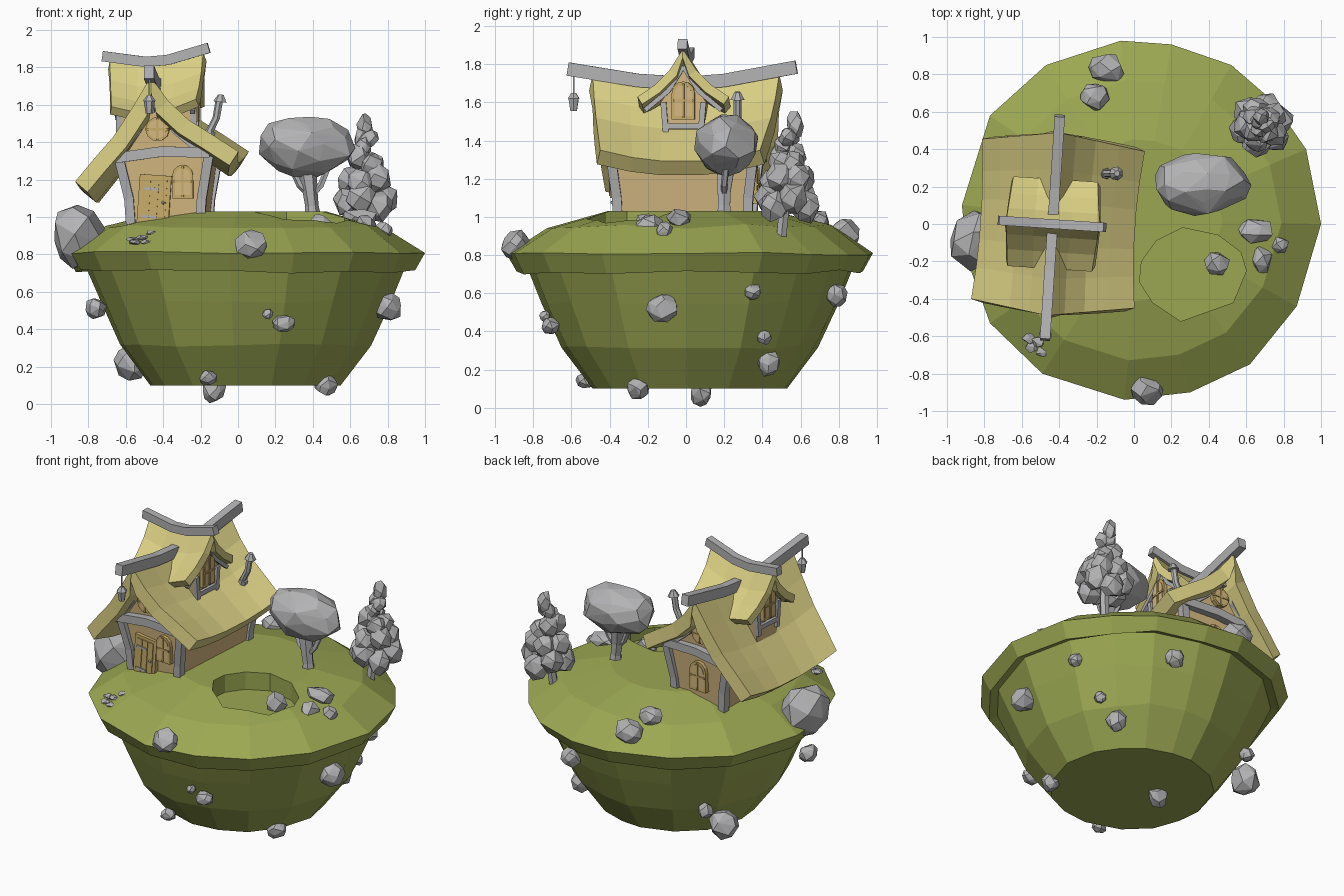
import bpy, bmesh, math, random
from mathutils import Vector, Matrix

if "Cube" in bpy.data.objects:
    bpy.data.objects.remove(bpy.data.objects["Cube"])

random.seed(7)


def material(name, rgb):
    m = bpy.data.materials.new(name)
    m.diffuse_color = (*rgb, 1)
    m.use_nodes = True
    m.node_tree.nodes["Principled BSDF"].inputs["Base Color"].default_value = m.diffuse_color
    return m


GRASS = material("grass green", (0.33, 0.39, 0.085))
STONE = material("stone grey", (0.45, 0.45, 0.46))
ROOF = material("straw yellow", (0.70, 0.62, 0.23))
WALL = material("plaster tan", (0.66, 0.48, 0.22))
WOOD = material("window wood", (0.58, 0.41, 0.14))

I = Matrix.Identity(4)
HOUSE = Matrix.Translation((-0.435, 0, 0)) @ Matrix.Rotation(math.radians(-3.8), 4, 'Z')


def make(name, verts, faces, mat, M=I, recalc=True):
    bm = bmesh.new()
    vs = [bm.verts.new(v) for v in verts]
    for f in faces:
        bm.faces.new([vs[i] for i in f])
    if recalc:
        bmesh.ops.recalc_face_normals(bm, faces=bm.faces)
    return finish(name, bm, mat, M)


def finish(name, bm, mat, M=I):
    me = bpy.data.meshes.new(name)
    bm.to_mesh(me)
    bm.free()
    me.materials.append(mat)
    ob = bpy.data.objects.new(name, me)
    bpy.context.collection.objects.link(ob)
    ob.matrix_world = M
    return ob


def skin(name, rings, mat, M=I):
    """Closed solid through a stack of equal rings."""
    n = len(rings[0])
    verts = [v for r in rings for v in r]
    faces = [(k * n + i, k * n + (i + 1) % n, (k + 1) * n + (i + 1) % n, (k + 1) * n + i)
             for k in range(len(rings) - 1) for i in range(n)]
    faces += [tuple(range(n))[::-1], tuple(range(len(verts) - n, len(verts)))]
    return make(name, verts, faces, mat, M)


def prism(name, poly, a, b, mat, plane='xz', M=I):
    put = {'xz': lambda p, d: (p[0], d, p[1]), 'yz': lambda p, d: (d, p[0], p[1]),
           'xy': lambda p, d: (p[0], p[1], d)}[plane]
    return skin(name, [[put(p, d) for p in poly] for d in (a, b)], mat, M)


def rect(w, h):
    return [(-w / 2, -h / 2), (w / 2, -h / 2), (w / 2, h / 2), (-w / 2, h / 2)]


def ngon(n, r):
    return [(r * math.cos(2 * math.pi * i / n), r * math.sin(2 * math.pi * i / n)) for i in range(n)]


def sweep(name, pts, sec, mat=STONE, M=I, scales=None):
    pts = [Vector(p) for p in pts]
    rings = []
    for i, p in enumerate(pts):
        t = (pts[min(i + 1, len(pts) - 1)] - pts[max(i - 1, 0)]).normalized()
        ref = Vector((0, 1, 0)) if abs((pts[-1] - pts[0]).normalized().z) > 0.7 else Vector((0, 0, 1))
        side = t.cross(ref).normalized()
        up = side.cross(t)
        s = scales[i] if scales else 1
        rings.append([p + side * u * s + up * v * s for u, v in sec])
    return skin(name, rings, mat, M)


def rock(name, c, r, n=20):
    """Faceted boulder: convex hull of jittered points on an ellipsoid."""
    r = (r, r, r) if isinstance(r, (int, float)) else r
    bm = bmesh.new()
    off = random.random() * 6
    for i in range(n):
        z = 1 - 2 * (i + 0.5) / n
        a = i * 2.39996 + off + random.uniform(-.3, .3)
        q = math.sqrt(1 - z * z)
        k = random.uniform(0.92, 1.1)
        bm.verts.new((c[0] + r[0] * k * q * math.cos(a), c[1] + r[1] * k * q * math.sin(a), c[2] + r[2] * k * z))
    bmesh.ops.convex_hull(bm, input=bm.verts[:])
    bmesh.ops.delete(bm, geom=[v for v in bm.verts if not v.link_faces], context='VERTS')
    bmesh.ops.recalc_face_normals(bm, faces=bm.faces)
    return finish(name, bm, STONE)


# Floating island: irregular outline scaled through height rings
rim = [(-.07, .98), (.20, .96), (.52, .85), (.74, .66), (.92, .40), (1.0, 0), (.87, -.44), (.62, -.75), (.30, -.90),
       (-.05, -.94), (-.49, -.80), (-.77, -.53), (-.89, -.2), (-.92, .1), (-.77, .58), (-.47, .85)]
levels = [(.45, 1.03), (.78, .95), (1, .81), (.945, .71), (.89, .73), (.81, .55), (.70, .32), (.53, .1)]
rings = []
for k, (s, z) in enumerate(levels):
    j = 0 if k in (0, 7) else .012
    rings.append([(.04 + (x - .04) * s, .02 + (y - .02) * s, z + random.uniform(-j, j)) for x, y in rim])
island = skin("island", rings, GRASS)
pond = [(.26, -.02), (.45, -.06), (.57, -.15), (.60, -.25), (.53, -.42), (.25, -.52), (.1, -.42), (.03, -.31),
        (.04, -.2), (.12, -.09)]
cutter = prism("pond_cutter", pond, .91, 1.3, GRASS, 'xy')
cutter.hide_render = True
cutter.hide_viewport = True
cut = island.modifiers.new("pond", 'BOOLEAN')
cut.operation, cut.object, cut.solver = 'DIFFERENCE', cutter, 'EXACT'

# Boulders on the top, sides and bottom of the island
for c, r in [((-.85, -.09, .9), (.145, .17, .19)), ((.07, -.89, .85), (.09, .08, .08)),
             ((-.15, .83, .91), (.1, .085, .085)), ((-.21, .68, .98), (.08, .075, .06)),
             ((.24, -.71, .43), (.065, .05, .05)), ((.16, -.74, .48), .03), ((-.76, -.25, .51), (.06, .07, .06)),
             ((.8, -.12, .52), (.085, .09, .075)), ((.77, .35, .61), .045), ((.62, .41, .37), .04),
             ((.5, .43, .24), (.065, .065, .075)), ((.33, .79, .59), (.07, .06, .065)),
             ((-.57, .4, .22), (.09, .1, .1)), ((-.5, .5, .33), .05), ((-.16, -.53, .14), (.05, .05, .04)),
             ((-.13, .08, .08), (.065, .06, .075)), ((.47, -.25, .1), (.065, .06, .06))]:
    rock("boulder", c, r)
for c, r in [((.44, -.21, .95), .07), ((.65, -.04, .99), (.1, .07, .06)), ((.68, -.19, .95), (.06, .08, .07)),
             ((.78, -.11, .93), (.05, .05, .05))]:
    rock("pond_rock", c, r, 14)
for x, y, z in [(-.37, -.48, .955), (-.43, -.53, .94), (-.46, -.59, .915), (-.41, -.61, .91), (-.51, -.63, .89),
                (-.55, -.66, .865), (-.49, -.68, .865), (-.56, -.61, .88)]:
    rock("path_stone", (x, y, z), (.038, .032, .015), 12)

# Broad tree
sweep("broad_trunk", [(.4, .2, .98), (.395, .2, 1.06), (.385, .2, 1.14), (.37, .21, 1.26)], ngon(6, .04), scales=[1.2, .9, 1, 1.3])
for dx in (-.1, .09):
    sweep("broad_branch", [(.39, .2, 1.11), (.39 + dx * .6, .2, 1.17), (.39 + dx, .21, 1.26)], ngon(5, .018))
rock("broad_canopy", (.365, .215, 1.38), (.25, .165, .165), 46)

# Clumped conifer
sweep("conifer_trunk", [(.66, .5, .9), (.67, .51, 1.0), (.68, .53, 1.3)], ngon(6, .03))
for z, ring, r, n in [(1.08, .1, .08, 6), (1.19, .08, .075, 5), (1.3, .05, .065, 4), (1.40, .025, .05, 3)]:
    for i in range(n):
        a = 2 * math.pi * i / n + z * 9
        rock("conifer_clump", (.68 + ring * math.cos(a), .53 + ring * math.sin(a), z + random.uniform(-.03, .03)),
             (r, r, r * 1.1), 16)
rock("conifer_tip", (.68, .57, 1.48), (.045, .045, .08), 16)


# Sagging thatched roofs
def roof(name, prof, ts, place, thick):
    verts = [place(u, z, t) for t in ts for u, z in prof]
    n = len(prof)
    faces = [(k * n + i, k * n + i + 1, (k + 1) * n + i + 1, (k + 1) * n + i)
             for k in range(len(ts) - 1) for i in range(n - 1)]
    ob = make(name, verts, faces, ROOF, HOUSE, False)
    if ob.data.polygons[0].normal.z < 0:
        ob.data.flip_normals()
    s = ob.modifiers.new("thickness", 'SOLIDIFY')
    s.thickness, s.offset = thick, -1


main_prof = [(-.385, 1.13), (-.29, 1.25), (-.19, 1.37), (-.09, 1.53), (0, 1.69), (.09, 1.56), (.19, 1.46), (.31, 1.38), (.44, 1.29)]
roof("main_roof", main_prof, [-1, -.6, -.25, .25, .6, 1],
     lambda x, z, t: (x * (1 + .06 * t * t), t * (.49 - .16 * abs(x)), z + .06 * t * t), .09)
dormer_prof = [(-.24, 1.56), (-.15, 1.62), (-.07, 1.70), (0, 1.81), (.07, 1.70), (.15, 1.62), (.24, 1.56)]
roof("dormer_roof", dormer_prof, [-1, -.4, .4, 1],
     lambda y, z, t: (t * (.25 - .1 * abs(y)), y, z + .05 * t * t + .02 * t), .05)

# Walls
gable = [(-.11, .88), (.25, .88), (.30, 1.32), (.19, 1.40), (.09, 1.5), (0, 1.64), (-.09, 1.48), (-.18, 1.33)]


def depth(z):
    return .33 + .04 * min(1, (z - .88) / .44)


skin("house_walls", [[(x, s * depth(z), z) for x, z in gable] for s in (-1, 1)], WALL, HOUSE)
prism("dormer_walls", [(-.09, 1.3), (.09, 1.3), (.12, 1.6), (0, 1.77), (-.12, 1.6)], -.19, .2, WALL, 'yz', HOUSE)

# Timber frame
for s in (-1, 1):
    for b, m, t in ((-.11, -.125, -.18), (.25, .265, .305)):
        sweep("corner_post", [(b, s * .335, .88), (m, s * .345, 1.1), (t, s * .375, 1.33)], rect(.05, .05), M=HOUSE)
    y = s * .385
    sweep("cross_beam", [(-.2, y, 1.315), (.05, y, 1.35), (.31, y, 1.345)], rect(.05, .055), M=HOUSE)
    sweep("left_brace", [(-.15, y, 1.35), (-.07, y, 1.46), (-.02, y, 1.63)], rect(.025, .03), M=HOUSE)
    sweep("right_brace", [(.24, y, 1.36), (.12, y, 1.46), (.02, y, 1.63)], rect(.025, .03), M=HOUSE)
    sweep("king_post", [(0, y, 1.56), (0, y, 1.68)], rect(.03, .03), M=HOUSE)
    x = s * .2 + .005
    sweep("dormer_sill", [(x, -.1, 1.475), (x, .1, 1.475)], rect(.03, .03), M=HOUSE)
    for q in (-1, 1):
        sweep("dormer_post", [(x, q * .09, 1.42), (x, q * .105, 1.6)], rect(.03, .03), M=HOUSE)
        sweep("dormer_rafter", [(x, q * .2, 1.56), (x, q * .08, 1.66), (x, 0, 1.79)], rect(.025, .025), M=HOUSE)
sweep("main_ridge_beam", [(0, -.62, 1.775), (0, -.25, 1.715), (0, 0, 1.70), (0, .2, 1.715), (0, .58, 1.785)], rect(.055, .07), M=HOUSE)
sweep("cross_ridge_beam", [(-.29, 0, 1.86), (-.06, 0, 1.83), (.06, 0, 1.84), (.28, 0, 1.905)], rect(.05, .055), M=HOUSE)


# Windows, each facing -y in its own frame
def window(x, y, z, w, h, turn=0, arched=True):
    M = HOUSE @ Matrix.Translation((x, y, z)) @ Matrix.Rotation(math.radians(turn), 4, 'Z')
    out = ngon(10, w / 2)
    if arched:
        out = [(-w / 2, -h / 2), (w / 2, -h / 2)] + [
            (w / 2 * math.cos(a), h / 2 - w / 2 + w / 2 * math.sin(a)) for a in [math.pi * i / 6 for i in range(7)]]
    prism("window_frame", out, -.025, .03, WOOD, M=M)
    prism("window_pane", [(p * .76, q * .8) for p, q in out], -.028, 0, WALL, M=M)
    prism("window_mullion", rect(.012, h * .9), -.034, 0, WOOD, M=M)
    prism("window_bar", rect(w * .9, .012), -.034, 0, WOOD, M=M)


window(.03, -.37, 1.47, .13, .13, arched=False)
window(.03, .37, 1.47, .13, .13, 180, False)
window(.165, -.36, 1.19, .11, .18)
window(.06, .355, 1.17, .13, .2, 180)
window(.2, 0, 1.61, .12, .2, 90)
window(-.19, 0, 1.61, .12, .2, -90)

# Door with planks and hinges
D = HOUSE @ Matrix.Translation((.01, -.345, 1.08)) @ Matrix.Rotation(math.radians(4), 4, 'Y')
prism("door_frame", rect(.17, .29), -.03, .03, WOOD, M=D)
for i in (-1, 0, 1):
    prism("door_plank", [(p + i * .044, q) for p, q in rect(.04, .25)], -.036, 0, WOOD, M=D)
for z in (-.08, .07):
    prism("door_hinge", [(p - .02, q + z) for p, q in rect(.08, .014)], -.042, 0, STONE, M=D)
rock("door_knob", D @ Vector((.05, -.04, 0)), .01, 10)

# Stovepipe chimney
sweep("chimney_pipe", [(-.17, .27, 1.36), (-.15, .27, 1.46), (-.115, .27, 1.53), (-.1, .27, 1.62)], ngon(7, .021))
sweep("chimney_collar", [(-.155, .27, 1.43), (-.145, .27, 1.46)], ngon(7, .029))
sweep("chimney_cap", [(-.095, .27, 1.615), (-.09, .27, 1.655)], ngon(7, .038), scales=[1, .4])

# Hanging lantern
sweep("lantern_cord", [(0, -.59, 1.76), (0, -.59, 1.64)], rect(.008, .008), M=HOUSE)
sweep("lantern_body", [(0, -.59, 1.555), (0, -.59, 1.62)], ngon(6, .03), M=HOUSE, scales=[.65, 1])
sweep("lantern_cap", [(0, -.59, 1.62), (0, -.59, 1.65)], ngon(6, .035), M=HOUSE, scales=[1, .4])
